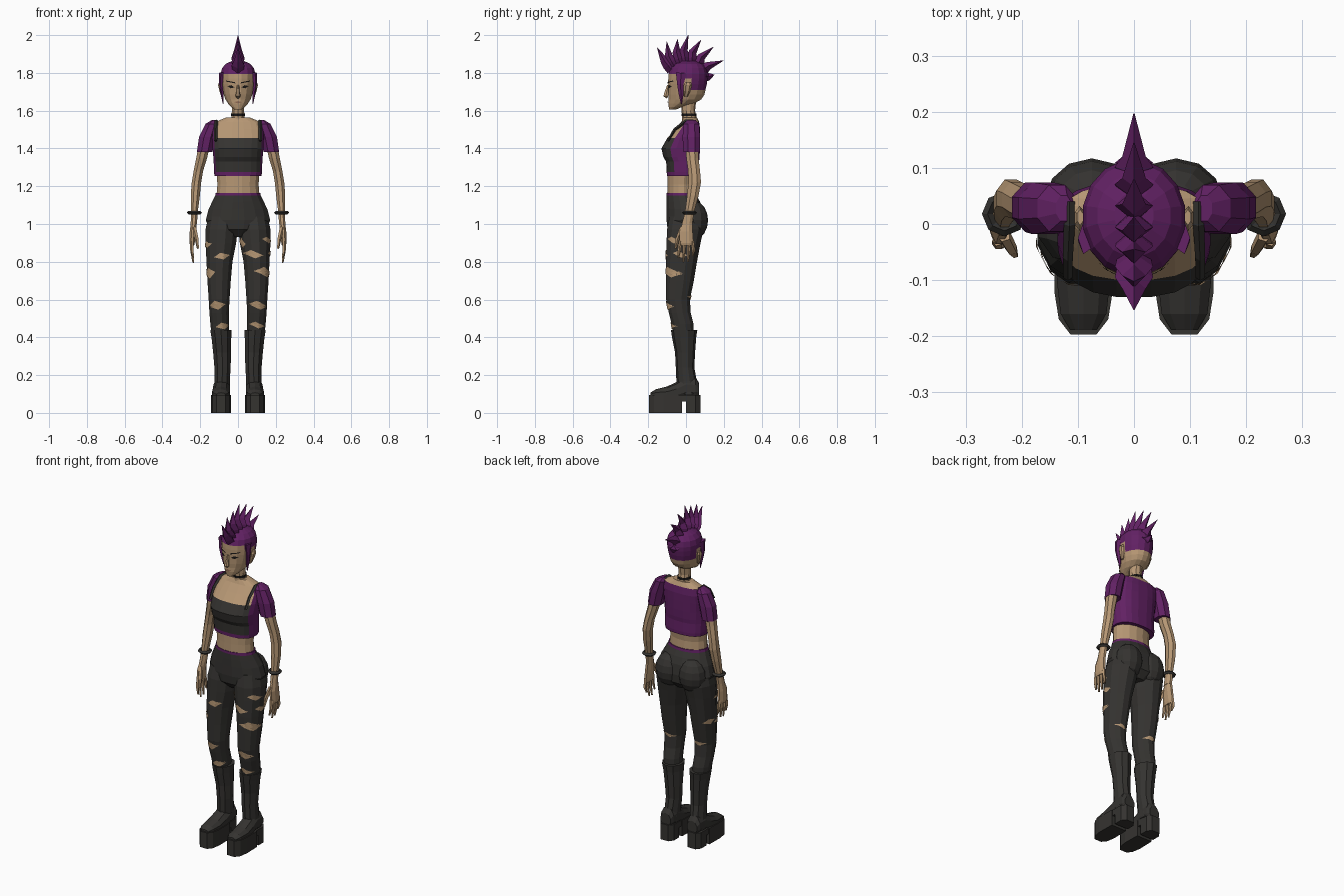
import bpy, bmesh
from math import sin, cos, pi, copysign
from mathutils import Vector
from mathutils.bvhtree import BVHTree


def material(name, rgb):
    m = bpy.data.materials.new(name)
    m.diffuse_color = (*rgb, 1)
    return m


SKIN = material("skin", (0.47, 0.31, 0.175))
PURPLE = material("purple", (0.12, 0.015, 0.125))
DARK = material("dark", (0.035, 0.033, 0.03))
BLACK = material("black", (0.01, 0.009, 0.009))
LIP = material("lip", (0.25, 0.13, 0.08))
MATS = [SKIN, PURPLE, DARK, BLACK, LIP]


def finish(name, bm, mat, mirror=False):
    """mat is a material or a function of the face centre."""
    bmesh.ops.recalc_face_normals(bm, faces=bm.faces)
    me = bpy.data.meshes.new(name)
    for m in (MATS if callable(mat) else [mat]):
        me.materials.append(m)
    if callable(mat):
        for f in bm.faces:
            f.material_index = MATS.index(mat(f.calc_center_median()))
    bm.to_mesh(me)
    bm.free()
    ob = bpy.data.objects.new(name, me)
    bpy.context.collection.objects.link(ob)
    if mirror:
        ob.modifiers.new("mirror", 'MIRROR')
    return ob


def loft(name, rings, n, mat, mirror=False, axis='z', power=2.0):
    """rings: (t, centre a, centre b, radius a, radius b) along the axis."""
    bm, rows = bmesh.new(), []
    for t, a, b, ra, rb in rings:
        row = []
        for i in range(n):
            th = 2 * pi * (i + 0.5) / n
            p = a + ra * copysign(abs(cos(th)) ** (2 / power), cos(th))
            q = b + rb * copysign(abs(sin(th)) ** (2 / power), sin(th))
            row.append(bm.verts.new((p, q, t) if axis == 'z' else (p, t, q)))
        rows.append(row)
    for r, s in zip(rows, rows[1:]):
        for i in range(n):
            j = (i + 1) % n
            bm.faces.new((r[i], r[j], s[j], s[i]))
    bm.faces.new(rows[0])
    bm.faces.new(rows[-1])
    return finish(name, bm, mat, mirror)


def tube(name, path, n, mat, mirror=False):
    """path: (point, half width in x, half depth) swept in the y-z plane."""
    bm, rows = bmesh.new(), []
    pts = [Vector(p[0]) for p in path]
    for k, (_, w, d) in enumerate(path):
        tan = pts[min(k + 1, len(pts) - 1)] - pts[max(k - 1, 0)]
        side = tan.cross(Vector((1, 0, 0))).normalized()
        rows.append([bm.verts.new(pts[k] + Vector((w * cos(2 * pi * i / n), 0, 0))
                                  + side * d * sin(2 * pi * i / n)) for i in range(n)])
    for r, s in zip(rows, rows[1:]):
        for i in range(n):
            bm.faces.new((r[i], r[(i + 1) % n], s[(i + 1) % n], s[i]))
    bm.faces.new(rows[0])
    bm.faces.new(rows[-1])
    return finish(name, bm, mat, mirror)


def prism(name, outline, z0, z1, mat, mirror=True):
    bm = bmesh.new()
    f = bm.faces.new([bm.verts.new((x, y, z0)) for x, y in outline])
    ext = bmesh.ops.extrude_face_region(bm, geom=[f])
    vs = [v for v in ext['geom'] if isinstance(v, bmesh.types.BMVert)]
    bmesh.ops.translate(bm, verts=vs, vec=(0, 0, z1 - z0))
    if not bm.faces.get(list(f.verts) if f.is_valid else []) and not f.is_valid:
        bmesh.ops.holes_fill(bm, edges=bm.edges)
    return finish(name, bm, mat, mirror)


def patch(name, target, c, ang, quad, mat, mirror=False, lift=0.004):
    """Lays a flat four-cornered patch on the target, seen from angle ang."""
    me = target.data
    tree = BVHTree.FromPolygons([v.co for v in me.vertices], [p.vertices for p in me.polygons])
    out, side = Vector((sin(ang), -cos(ang), 0)), Vector((cos(ang), sin(ang), 0))
    bm = bmesh.new()
    bm.faces.new([bm.verts.new(Vector(c) + side * u + Vector((0, 0, v))) for u, v in quad])
    bmesh.ops.subdivide_edges(bm, edges=bm.edges, cuts=4, use_grid_fill=True)
    missed = []
    for v in bm.verts:
        hit = tree.ray_cast(v.co + out * 0.5, -out)[0]
        if hit:
            v.co = hit + out * lift
        else:
            missed.append(v)
    bmesh.ops.delete(bm, geom=missed, context='VERTS')
    return finish(name, bm, mat, mirror)


# Platform boots
sole = [(.04, -.02), (.038, -.12), (.046, -.17), (.067, -.197), (.113, -.197), (.134, -.17), (.142, -.12), (.14, -.02)]
heel = [(.045, .0), (.135, .0), (.135, .05), (.115, .076), (.065, .076), (.045, .05)]
prism("front_sole", sole, 0, .095, DARK)
prism("heel", heel, 0, .095, DARK)
prism("sole_bridge", [(.045, -.03), (.135, -.03), (.135, .01), (.045, .01)], .06, .095, DARK)
loft("boot_foot", [(-.188, .09, .095, .025, .012), (-.16, .09, .1, .043, .025), (-.1, .09, .1, .05, .04),
                   (-.05, .088, .11, .048, .053), (.0, .086, .13, .046, .065), (.05, .087, .13, .043, .06),
                   (.068, .087, .12, .034, .04)], 10, DARK, True, 'y')
loft("boot_shaft", [(.1, .087, .012, .045, .055), (.17, .084, .003, .043, .054), (.24, .082, -.005, .045, .049),
                    (.32, .084, -.005, .05, .053), (.4, .088, -.01, .055, .064), (.44, .09, -.01, .06, .07)],
     10, DARK, True)

# Trouser legs with skin showing through the tears
leg_rings = [(.4, .093, -.012, .047, .055), (.47, .097, -.018, .051, .06), (.53, .1, -.033, .053, .06),
             (.6, .1, -.042, .057, .065), (.7, .1, -.032, .064, .076), (.8, .098, -.024, .071, .085),
             (.9, .091, -.013, .084, .093), (.97, .087, -.004, .088, .1), (1.04, .08, 0, .08, .09)]
diamond = lambda w, h, k=0: [(-w, k), (.2 * w, -h), (w, -k), (-.2 * w, h)]
tears = {1: [(.13, .915, .5, .04, .018), (.08, .84, .0, .055, .022), (.1, .745, .6, .065, .028),
             (.1, .57, .1, .052, .024), (.1, .465, .0, .042, .018), (.1, .61, 3.1, .045, .012),
             (.08, .9, -.9, .03, .03), (.1, .84, 1.4, .04, .018)],
         -1: [(-.13, .89, -.7, .04, .018), (-.085, .83, .0, .042, .018), (-.1, .74, -.75, .045, .03),
              (-.105, .57, -.1, .047, .024), (-.085, .46, .1, .04, .018), (-.1, .61, 3.1, .045, .012),
              (-.1, .75, -2, .04, .016)]}
for s, side in ((1, "right"), (-1, "left")):
    leg = loft(side + "_trouser_leg", [(z, s * x, y, a, b) for z, x, y, a, b in leg_rings], 12, DARK)
    for x, z, ang, w, h in tears[s]:
        patch(side + "_tear", leg, (x, -.02, z), ang, diamond(w, h, .006 * s), SKIN)

# Hips, seat and waistband
loft("hips", [(.93, 0, .0, .06, .06), (.97, 0, -.002, .15, .097), (1.02, 0, -.003, .174, .102),
              (1.08, 0, -.007, .158, .098), (1.12, 0, -.015, .138, .09), (1.15, 0, -.023, .123, .081),
              (1.165, 0, -.024, .12, .08)], 16, lambda c: PURPLE if c.z > 1.15 else DARK)
bm = bmesh.new()
bmesh.ops.create_uvsphere(bm, u_segments=12, v_segments=8, radius=1)
for v in bm.verts:
    v.co = Vector((.075 + .082 * v.co.x, .045 + .072 * v.co.y, 1.02 + .1 * v.co.z))
finish("seat_cheek", bm, DARK, True)

# Bare midriff and cropped shirt with open neckline
loft("midriff", [(1.15, 0, -.024, .116, .077), (1.21, 0, -.026, .111, .074), (1.28, 0, -.022, .117, .078)], 16, SKIN)


def shirt_colour(c):
    front = c.y < -.02 and abs(c.x) < .122
    if c.z < 1.275:
        return PURPLE
    if c.z > 1.545:
        return SKIN
    if front:
        return DARK if c.z < 1.455 else SKIN
    return PURPLE


loft("cropped_shirt", [(1.255, 0, -.015, .126, .087), (1.275, 0, -.015, .128, .088), (1.33, 0, -.018, .13, .088),
                       (1.355, 0, -.024, .132, .097), (1.4, 0, -.028, .136, .103), (1.455, 0, -.012, .138, .088),
                       (1.5, 0, .008, .136, .068), (1.54, 0, .022, .122, .048), (1.565, 0, .022, .06, .036)],
     20, shirt_colour, power=2.5)
for x in (.118,):
    tube("shoulder_strap", [((x, -.096, 1.44), .008, .006), ((x, -.06, 1.5), .009, .008),
                            ((.115, .0, 1.545), .01, .01), ((.115, .04, 1.545), .01, .008)], 4, DARK, True)

# Sleeves, arms and bracelets
loft("sleeve", [(1.55, .125, .028, .015, .025), (1.53, .137, .028, .038, .045), (1.46, .162, .028, .048, .05),
                (1.38, .177, .03, .044, .048)], 8, PURPLE, True)
loft("arm", [(1.42, .178, .03, .033, .036), (1.35, .192, .034, .031, .035), (1.28, .21, .043, .027, .034),
             (1.22, .22, .046, .027, .036), (1.15, .226, .036, .026, .033), (1.06, .231, .018, .019, .026),
             (1.0, .234, .006, .018, .03)], 8, SKIN, True)
bpy.ops.mesh.primitive_torus_add(major_segments=8, minor_segments=4, major_radius=.03, minor_radius=.01,
                                 location=(0, 0, 0))
band = bpy.context.object
band.name = "bracelet"
for v in band.data.vertices:
    v.co += Vector((.231, .018, 1.06))
band.data.materials.append(DARK)
band.modifiers.new("mirror", 'MIRROR')

# Hands
loft("palm", [(1.02, .233, .01, .016, .025), (.96, .239, .0, .018, .038), (.9, .243, .002, .015, .041),
              (.885, .243, .002, .011, .036)], 8, SKIN, True)
for y, tip in ((-.03, .82), (-.009, .795), (.012, .8), (.033, .83)):
    tube("finger", [((.243, y, .91), .01, .01), ((.244, y * 1.2, .86), .009, .009),
                    ((.236, y * 1.2 - .004, tip), .005, .005)], 5, SKIN, True)
tube("thumb", [((.232, -.02, .98), .013, .013), ((.218, -.045, .92), .011, .011),
               ((.212, -.055, .87), .006, .006)], 5, SKIN, True)

# Neck and choker
loft("neck", [(1.53, 0, .022, .06, .042), (1.565, 0, .018, .037, .038), (1.6, 0, .012, .034, .036),
              (1.68, 0, .015, .036, .042)], 10, SKIN)
loft("choker", [(1.572, 0, .017, .039, .04), (1.584, 0, .016, .038, .04)], 10, BLACK)


# Head with shaved purple sides
def head_colour(c):
    hair = c.z > 1.8 or (c.z > 1.715 and c.y > .015) or (c.z > 1.765 and c.y > -.06)
    return PURPLE if hair else SKIN


head = loft("head", [(1.607, 0, -.07, .02, .02), (1.62, 0, -.056, .037, .036), (1.637, 0, -.026, .053, .069),
                     (1.66, 0, -.005, .068, .088), (1.685, 0, .002, .077, .097), (1.71, 0, .005, .083, .1),
                     (1.74, 0, .008, .089, .104), (1.77, 0, .01, .092, .106), (1.795, 0, .011, .093, .105),
                     (1.825, 0, .013, .086, .096), (1.848, 0, .015, .066, .074), (1.862, 0, .015, .035, .042)],
            16, head_colour)
patch("eye", head, (.036, 0, 1.727), 0, [(-.017, -.003), (.002, -.009), (.02, .003), (.0, .008)], BLACK, True)
patch("brow", head, (.038, 0, 1.75), 0, [(-.024, -.006), (.026, .004), (.024, .009), (-.022, .001)], BLACK, True)
patch("mouth", head, (0, 0, 1.645), 0, [(-.02, 0), (0, -.007), (.02, 0), (0, .006)], LIP)
tube("nose", [((0, -.093, 1.735), .006, .008), ((0, -.102, 1.7), .009, .012), ((0, -.107, 1.678), .014, .015),
              ((0, -.1, 1.668), .008, .006)], 6, SKIN)
loft("ear", [(1.675, .083, .0, .006, .01), (1.705, .09, .006, .01, .018), (1.735, .097, .01, .01, .022),
             (1.75, .096, .012, .006, .014)], 6, SKIN, True)
tube("sideburn", [((.086, -.025, 1.8), .014, .03), ((.09, -.03, 1.74), .01, .018),
                  ((.084, -.026, 1.69), .009, .014), ((.078, -.024, 1.635), .002, .003)], 5, PURPLE, True)

# Mohawk: fan of curved diamond-section spikes, as base, middle and tip in y, z
spikes = [(-.075, 1.815, -.115, 1.865, -.153, 1.935), (-.06, 1.83, -.092, 1.89, -.102, 1.965),
          (-.03, 1.84, -.05, 1.91, -.045, 1.978), (0, 1.845, -.012, 1.92, .012, 2.0),
          (.03, 1.845, .035, 1.91, .08, 1.975), (.06, 1.835, .082, 1.885, .145, 1.937),
          (.085, 1.815, .12, 1.838, .197, 1.865), (.098, 1.785, .12, 1.78, .15, 1.79)]
for y0, z0, y1, z1, y2, z2 in spikes:
    tube("mohawk_spike", [((0, y0, z0), .03, .028), ((0, (y0 + y1) / 2, (z0 + z1) / 2), .034, .028),
                          ((0, y1, z1), .021, .021), ((0, y2, z2), .001, .001)], 4, PURPLE)
